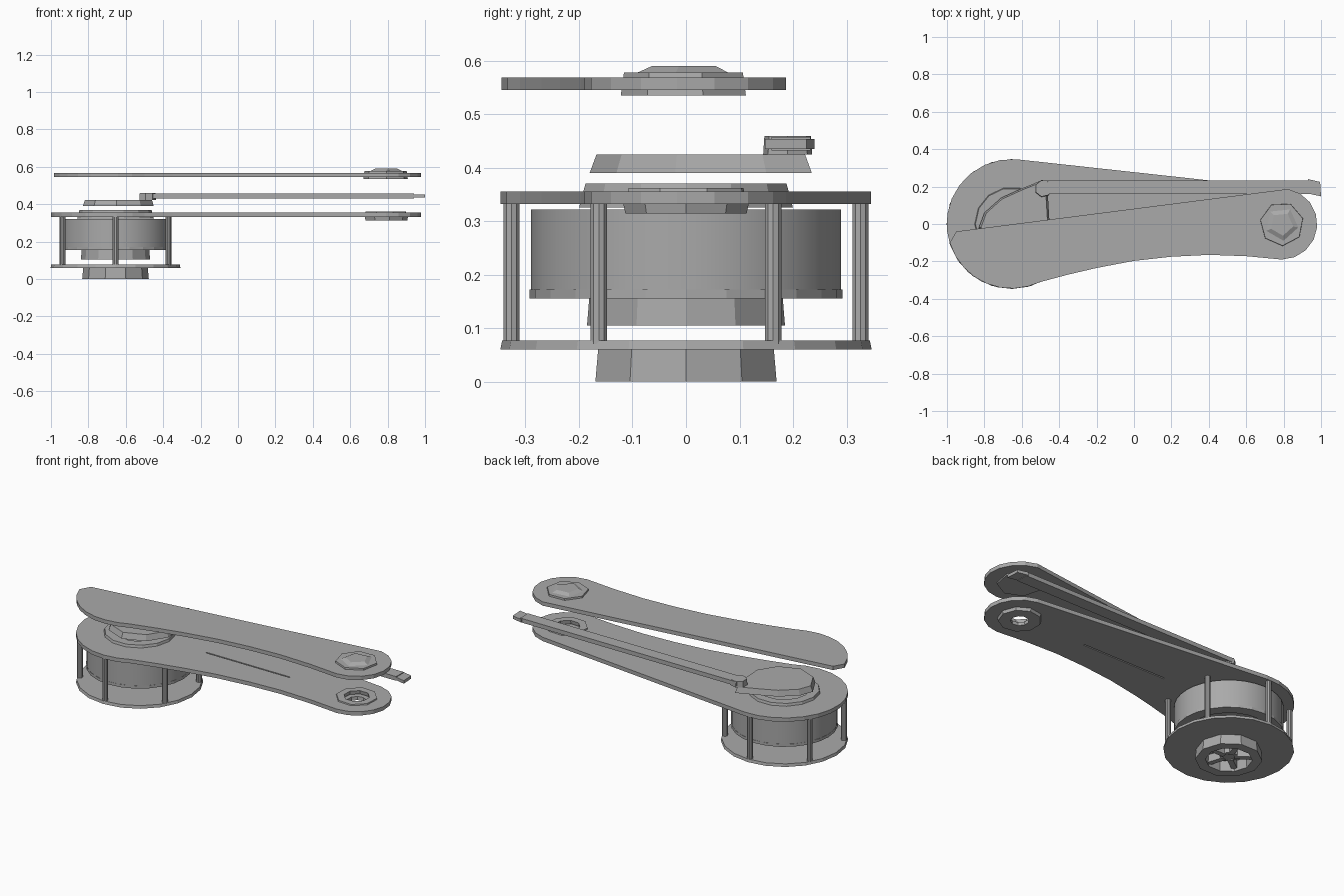
import bpy, bmesh
from math import sin, cos, radians, pi, tau
from mathutils import Vector, Matrix

cube = bpy.data.objects.get("Cube")
if cube:
    bpy.data.objects.remove(cube, do_unlink=True)

grey = bpy.data.materials.new("plain grey")
grey.use_nodes = True
colour = (0.4, 0.4, 0.4, 1)
grey.diffuse_color = colour
grey.node_tree.nodes["Principled BSDF"].inputs["Base Color"].default_value = colour

MOTOR = (-0.655, 0)
KNEE = (0.79, 0)


def arc(centre, radius, start, end, steps):
    """Points along an arc, angles in degrees."""
    angles = [radians(start + (end - start) * i / steps) for i in range(steps + 1)]
    return [(centre[0] + radius * cos(a), centre[1] + radius * sin(a)) for a in angles]


def ring(centre, radius, sides, turn=0):
    return arc(centre, radius, turn, turn + 360, sides)[:-1]


def prism(name, loops, low, high, taper=1, smooth=False):
    """Extrude an outline, with optional holes, between two heights."""
    bm = bmesh.new()
    for loop in loops:
        verts = [bm.verts.new((x, y, low)) for x, y in loop]
        for i, v in enumerate(verts):
            bm.edges.new((verts[i - 1], v))
    if len(loops) == 1:
        bm.faces.new(bm.verts[:])
    else:
        bmesh.ops.triangle_fill(bm, edges=bm.edges[:], use_beauty=True)
    grown = bmesh.ops.extrude_face_region(bm, geom=bm.faces[:], use_keep_orig=True)
    top = [g for g in grown["geom"] if isinstance(g, bmesh.types.BMVert)]
    middle = sum((v.co for v in top), Vector()) / len(top)
    for v in top:
        v.co = middle + (v.co - middle) * taper
        v.co.z = high
    bmesh.ops.recalc_face_normals(bm, faces=bm.faces[:])
    mesh = bpy.data.meshes.new(name)
    bm.to_mesh(mesh)
    bm.free()
    mesh.materials.append(grey)
    obj = bpy.data.objects.new(name, mesh)
    bpy.context.collection.objects.link(obj)
    if smooth:
        bpy.ops.object.select_all(action="DESELECT")
        bpy.context.view_layer.objects.active = obj
        obj.select_set(True)
        bpy.ops.object.shade_smooth_by_angle(angle=radians(35))
    return obj


# Hollow foot hub with a spoked centre
prism("foot_hub", [ring(MOTOR, 0.178, 10), ring(MOTOR, 0.125, 10)], 0, 0.06, 0.97)
prism("foot_hub_core", [ring(MOTOR, 0.05, 6)], 0.02, 0.06)
for i in range(5):
    spoke = prism(f"foot_hub_spoke_{i + 1}",
                  [[(0.03, -0.015), (0.14, -0.015), (0.14, 0.015), (0.03, 0.015)]], 0.015, 0.06)
    spoke.matrix_world = Matrix.Translation((*MOTOR, 0)) @ Matrix.Rotation(tau * i / 5, 4, "Z")

# Base disc and the six posts that carry the lower plate
prism("base_disc", [ring(MOTOR, 0.347, 20)], 0.06, 0.077, 0.99)
for i, point in enumerate(ring(MOTOR, 0.326, 6, 30)):
    prism(f"post_{i + 1}", [ring(point, 0.016, 10)], 0.07, 0.335, smooth=True)

# Motor: cap, rim, can and top collar
prism("motor_cap", [ring(MOTOR, 0.185, 12)], 0.105, 0.172, 0.97)
prism("motor_rim", [ring(MOTOR, 0.292, 24), ring(MOTOR, 0.23, 24)], 0.155, 0.172)
prism("motor_can", [ring(MOTOR, 0.29, 32)], 0.17, 0.322, smooth=True)
prism("motor_collar", [ring(MOTOR, 0.205, 14), ring(MOTOR, 0.15, 14)], 0.325, 0.37, 0.94)

# Leg plates share a concave front edge and a rounded far end
front_edge = [(-0.5, -0.31), (-0.35, -0.27), (-0.2, -0.235), (0, -0.197),
              (0.2, -0.175), (0.4, -0.165), (0.6, -0.172)]
far_end = arc(KNEE, 0.19, -90, 80, 8)
lower_outline = arc(MOTOR, 0.347, 86, 285, 14) + front_edge + far_end + [(0.43, 0.23)]
slot = [(-0.21, -0.004), (0.345, -0.004), (0.345, 0.004), (-0.21, 0.004)]
prism("lower_leg_plate", [lower_outline, ring(MOTOR, 0.18, 14), slot, ring(KNEE, 0.09, 8)],
      0.332, 0.355)
upper_outline = [(-0.95, -0.04)] + arc(MOTOR, 0.345, 197, 285, 7) + front_edge + far_end
prism("upper_leg_plate", [upper_outline], 0.545, 0.568)

# Knee bearings
prism("lower_bearing_flange", [ring(KNEE, 0.12, 8, 20), ring(KNEE, 0.075, 8, 20)], 0.34, 0.362, 0.95)
prism("lower_bearing_cup", [ring(KNEE, 0.115, 9), ring(KNEE, 0.05, 9)], 0.314, 0.335, 1.04)
prism("upper_bearing", [ring(KNEE, 0.122, 7, 15)], 0.535, 0.578, 0.95)
prism("upper_bearing_cap", [ring(KNEE, 0.09, 5, 60)], 0.578, 0.59, 0.7)

# Drive horn with a tip under the push rod
horn = [(-0.49, 0.235), (-0.46, 0.15), (-0.45, -0.02), (-0.52, -0.13), (-0.65, -0.18),
        (-0.77, -0.13), (-0.83, -0.02), (-0.8, 0.06), (-0.71, 0.14), (-0.6, 0.19)]
prism("drive_horn", [horn], 0.39, 0.424, 0.94)


# Push rod with an eye at the horn and a tab at the far end
def bar(name, x0, x1, y0, y1, low, high):
    return prism(name, [[(x0, y0), (x1, y0), (x1, y1), (x0, y1)]], low, high)


prism("rod_eye", [ring((-0.485, 0.19), 0.047, 7)], 0.424, 0.459, 0.95)
bar("push_rod", -0.5, 0.94, 0.16, 0.233, 0.432, 0.457)
prism("rod_tab", [[(0.92, 0.165), (1, 0.148), (0.995, 0.225), (0.93, 0.24)]], 0.435, 0.453)
